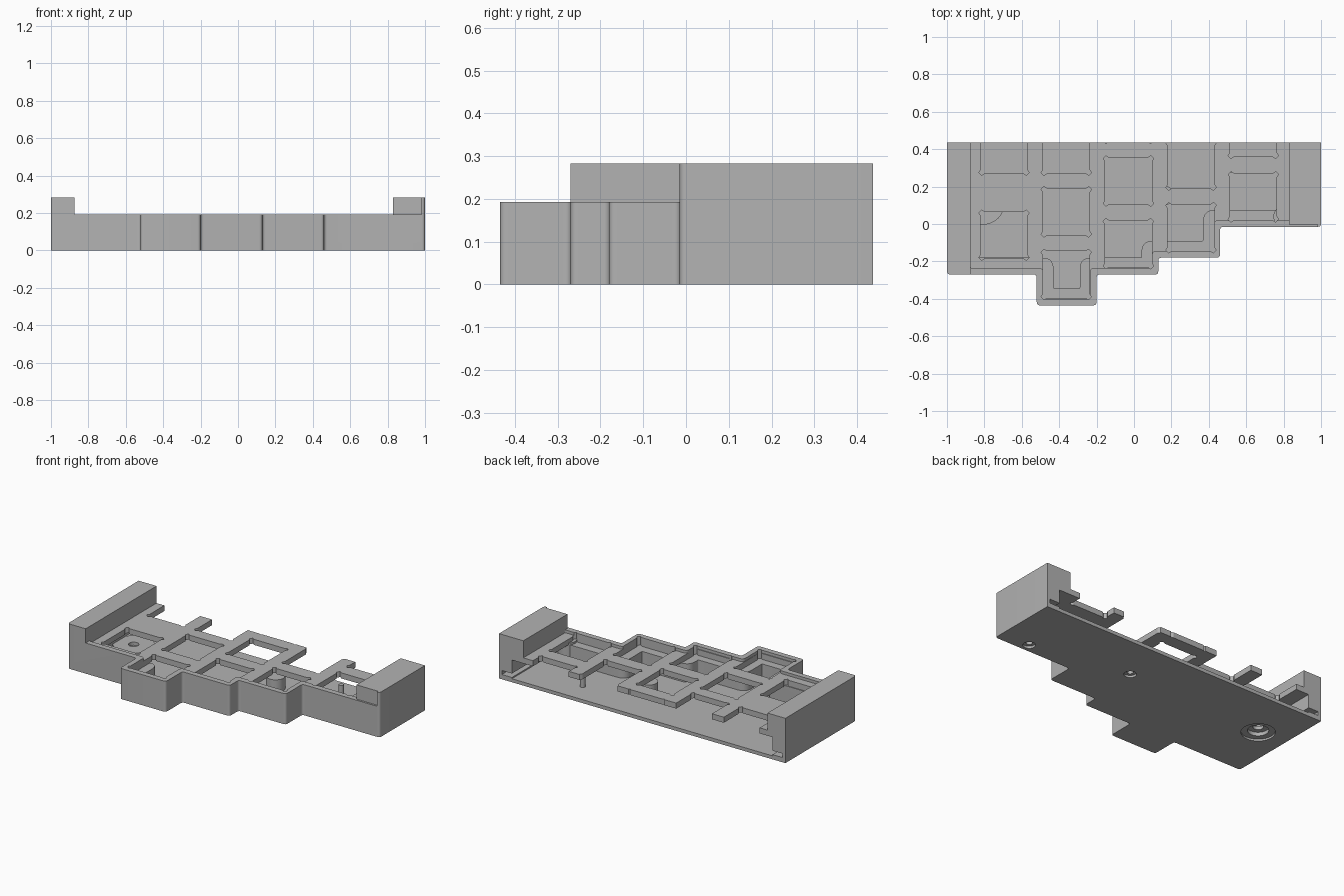
import bpy, bmesh, math
from mathutils import Vector

old = bpy.data.objects.get("Cube")
if old:
    bpy.data.objects.remove(old, do_unlink=True)

BACK, FAR = 0.437, 0.7
FLOOR, PLATE_LOW, PLATE_TOP, RIM_TOP, TOP = 0.022, 0.14, 0.175, 0.193, 0.283

grey = bpy.data.materials.new("case_grey")
grey.use_nodes = True
grey.diffuse_color = (0.45, 0.45, 0.45, 1)
grey.node_tree.nodes["Principled BSDF"].inputs["Base Color"].default_value = (0.45, 0.45, 0.45, 1)


def prism(name, points, z0, z1):
    """Upright solid from a counter-clockwise profile."""
    bm = bmesh.new()
    face = bm.faces.new([bm.verts.new((p[0], p[1], z0)) for p in points])
    out = bmesh.ops.extrude_face_region(bm, geom=[face])["geom"]
    for v in out:
        if isinstance(v, bmesh.types.BMVert):
            v.co.z = z1
    bmesh.ops.recalc_face_normals(bm, faces=bm.faces[:])
    mesh = bpy.data.meshes.new(name)
    bm.to_mesh(mesh)
    bm.free()
    mesh.materials.append(grey)
    obj = bpy.data.objects.new(name, mesh)
    bpy.context.collection.objects.link(obj)
    return obj


def box(name, x0, x1, y0, y1, z0, z1):
    return prism(name, [(x0, y0), (x1, y0), (x1, y1), (x0, y1)], z0, z1)


def cylinder(name, x, y, r, z0, z1, sides=32):
    ring = [2 * math.pi * i / sides for i in range(sides)]
    return prism(name, [(x + r * math.cos(a), y + r * math.sin(a)) for a in ring], z0, z1)


def stepped_outline(d, left, right, back, convex, reflex):
    """Stepped front outline moved inward by d, with rounded front corners."""
    pts = [(left, -0.27 + d), (-0.52 + d, -0.27 + d), (-0.52 + d, -0.435 + d),
           (-0.2 - d, -0.435 + d), (-0.2 - d, -0.27 + d), (0.13 - d, -0.27 + d),
           (0.13 - d, -0.18 + d), (0.46 - d, -0.18 + d), (0.46 - d, -0.015 + d),
           (right, -0.015 + d), (right, back), (left, back)]
    pts = [Vector(p) for p in pts]
    result = []
    for i, p in enumerate(pts):
        if i >= len(pts) - 2:
            result.append(p)
            continue
        r = reflex if i in (1, 4, 6, 8) else convex
        a = p + (pts[i - 1] - p).normalized() * r
        b = p + (pts[i + 1] - p).normalized() * r
        for k in range(6):
            t = k / 5
            result.append(a * (1 - t) ** 2 + p * 2 * t * (1 - t) + b * t * t)
    return result


def combine(target, tool, operation):
    """Apply a boolean and discard the tool."""
    mod = target.modifiers.new("combine", "BOOLEAN")
    mod.operation = operation
    mod.solver = "EXACT"
    mod.object = tool
    bpy.context.view_layer.objects.active = target
    bpy.ops.object.modifier_apply(modifier=mod.name)
    bpy.data.objects.remove(tool, do_unlink=True)


def cut(tool):
    combine(case, tool, "DIFFERENCE")


def add(tool):
    combine(case, tool, "UNION")


# Outer shell, lowered between the two end blocks
case = prism("keyboard_case", stepped_outline(0, -1, 1, BACK, 0.018, 0.018), 0, TOP)
cut(box("middle_cut", -0.875, 0.83, -FAR, FAR, RIM_TOP, 0.5))
cut(box("ledge_cut", 0.7, 0.98, -FAR, -0.003, RIM_TOP, 0.5))

# Inner cavity, open at the back, with a low groove along each end wall
cut(prism("cavity", stepped_outline(0.09, -0.91, 0.91, FAR, 0.006, 0.06), FLOOR, PLATE_LOW))
for x0, x1 in ((-0.98, -0.9), (0.9, 0.98)):
    cut(box("groove", x0, x1, 0.12, FAR, 0.03, 0.055))

# Recessed plate inside the rim
cut(prism("recess", stepped_outline(0.035, -0.875, 0.83, FAR, 0.01, 0.025), PLATE_TOP, 0.4))

# Square key openings with small corner reliefs
columns = {-0.695: (-0.06, 0.395), -0.362: (-0.27, 0.065, 0.395), -0.03: (-0.105, 0.23, 0.565),
           0.305: (-0.02, 0.315), 0.638: (0.145, 0.485)}
h = 0.125
corner = [(h, h - 0.02), (h + 0.01, h - 0.005), (h - 0.005, h + 0.01), (h - 0.02, h)]
for cx, rows in columns.items():
    for cy in rows:
        pts = []
        for turn in range(4):
            for px, py in corner:
                for _ in range(turn):
                    px, py = -py, px
                pts.append((cx + px, cy + py))
        cut(prism("key_opening", pts, PLATE_LOW - 0.002, 0.25))

# Screw bosses, low foot boss and locating pin
for x, y, r, z in ((0.8, 0.04, 0.055, 0.15), (0.156, 0.153, 0.055, 0.1),
                   (-0.81, 0.116, 0.12, 0.055), (0.518, 0.29, 0.015, 0.09)):
    add(cylinder("boss", x, y, r, 0.01, z))

# Counterbored holes in the underside
for x, y in ((0.8, 0.04), (0.156, 0.153)):
    cut(cylinder("screw_head", x, y, 0.036, -0.1, 0.014))
    cut(cylinder("screw_hole", x, y, 0.018, -0.1, 0.09))
for r, z in ((0.097, 0.012), (0.06, 0.035), (0.03, 0.1)):
    cut(cylinder("foot_hole", -0.81, 0.116, r, -0.1, z))

# Soft shading on the rounded corners only
bpy.ops.object.select_all(action="DESELECT")
case.select_set(True)
bpy.context.view_layer.objects.active = case
bpy.ops.object.shade_smooth_by_angle(angle=math.radians(30))
